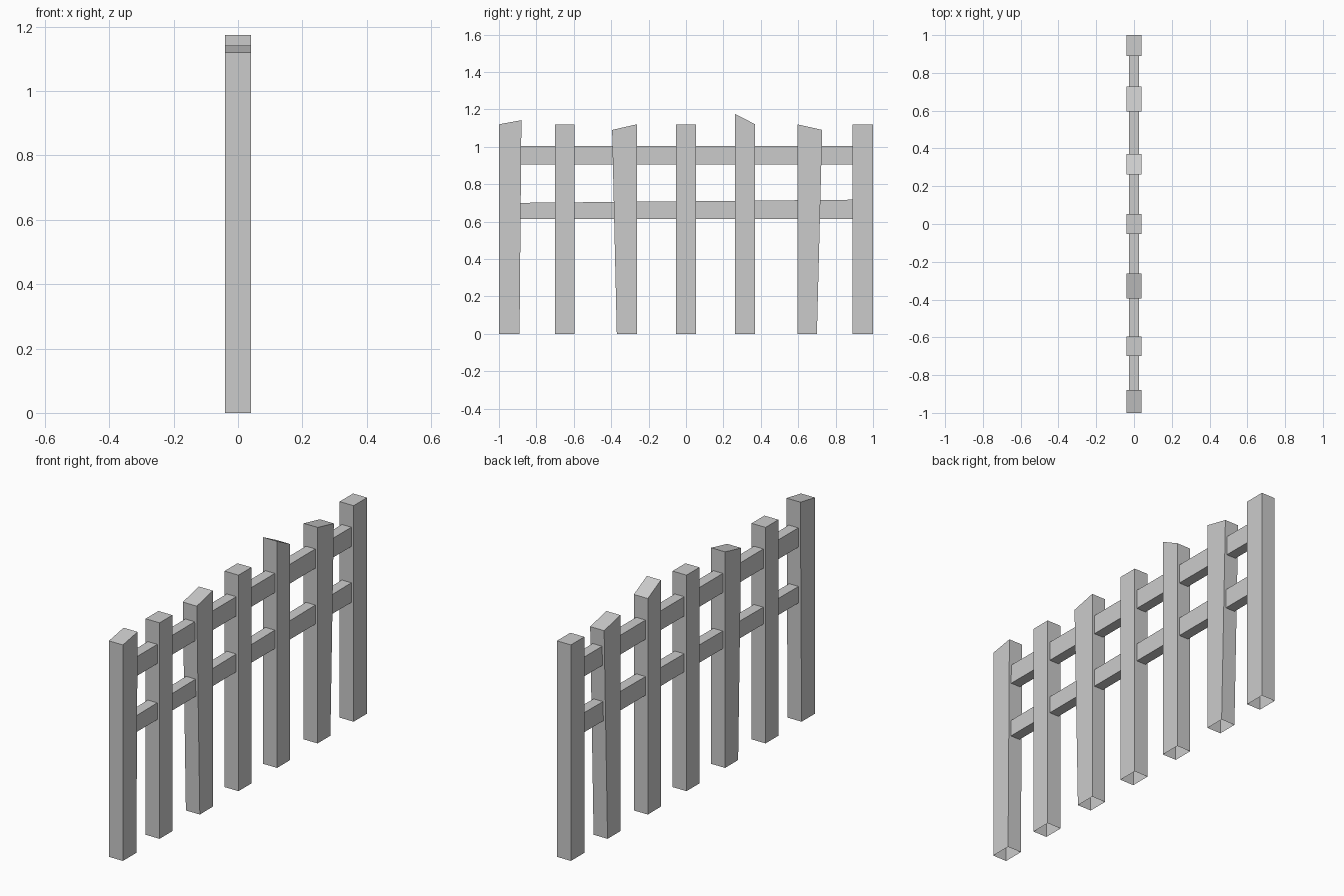
import bpy
import bmesh

cube = bpy.data.objects.get("Cube")
if cube:
    bpy.data.objects.remove(cube, do_unlink=True)

# Single weathered grey
grey = bpy.data.materials.new("weathered_grey")
grey.use_nodes = True
colour = (0.6, 0.6, 0.6, 1)
grey.diffuse_color = colour
grey.node_tree.nodes["Principled BSDF"].inputs["Base Color"].default_value = colour


def board(name, profile, half_width, open_edge=None):
    """Extrude a four-sided (y, z) profile across x, optionally leaving one side open."""
    bm = bmesh.new()
    left, right = ([bm.verts.new((x, y, z)) for y, z in profile]
                   for x in (-half_width, half_width))
    bm.faces.new(left)
    bm.faces.new(right[::-1])
    for i in range(4):
        if i != open_edge:
            j = (i + 1) % 4
            bm.faces.new((left[i], right[i], right[j], left[j]))
    bmesh.ops.recalc_face_normals(bm, faces=bm.faces)
    mesh = bpy.data.meshes.new(name)
    bm.to_mesh(mesh)
    bm.free()
    mesh.materials.append(grey)
    bpy.context.collection.objects.link(bpy.data.objects.new(name, mesh))


# Pickets, open underneath: foot start and end, then the two (y, z) top corners
pickets = [
    (-1, -0.89, (-1, 1.12), (-0.88, 1.142)),
    (-0.70, -0.595, (-0.70, 1.12), (-0.595, 1.12)),
    (-0.37, -0.263, (-0.395, 1.09), (-0.263, 1.12)),
    (-0.053, 0.053, (-0.053, 1.12), (0.053, 1.12)),
    (0.263, 0.37, (0.263, 1.175), (0.37, 1.12)),
    (0.595, 0.70, (0.595, 1.12), (0.728, 1.09)),
    (0.89, 1, (0.89, 1.12), (1, 1.12)),
]
for n, (start, end, top_a, top_b) in enumerate(pickets, 1):
    board(f"picket_{n}", [(start, 0), (end, 0), top_b, top_a], 0.04, open_edge=0)

# Horizontal rails between the end pickets: underside, then top height at each end
for name, low, high_a, high_b in (("upper_rail", 0.905, 1.005, 1.005),
                                  ("lower_rail", 0.615, 0.70, 0.717)):
    board(name, [(-0.9, low), (0.9, low), (0.9, high_b), (-0.9, high_a)], 0.027)
